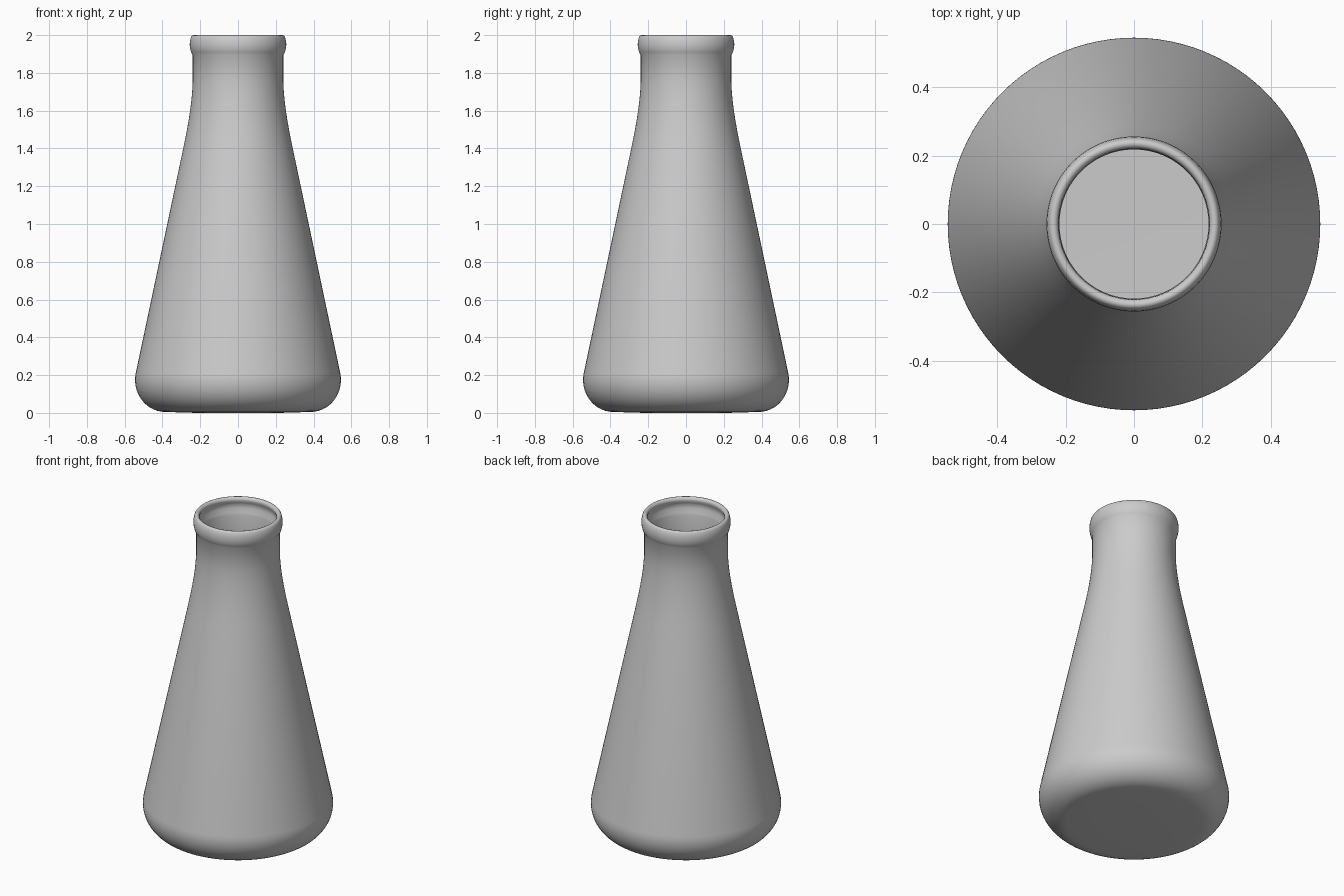
import bpy, bmesh, math

if "Cube" in bpy.data.objects:
    bpy.data.objects.remove(bpy.data.objects["Cube"])

SEGMENTS = 96


def arc(cx, cz, rx, rz, a0, a1, n):
    """Points on an elliptical arc, angles in degrees."""
    return [(cx + rx * math.cos(math.radians(a0 + (a1 - a0) * i / n)),
             cz + rz * math.sin(math.radians(a0 + (a1 - a0) * i / n)))
            for i in range(n + 1)]


def bend(p0, p1, p2, n):
    """Points on a quadratic curve, for the shoulder into the neck."""
    return [tuple((1 - t) ** 2 * a + 2 * t * (1 - t) * b + t * t * c
                  for a, b, c in zip(p0, p1, p2))
            for t in (i / n for i in range(n + 1))]


def lathe(name, profile):
    bm = bmesh.new()
    verts = [bm.verts.new((r, 0, z)) for r, z in profile]
    edges = [bm.edges.new(pair) for pair in zip(verts, verts[1:])]
    bmesh.ops.spin(bm, geom=verts + edges, cent=(0, 0, 0), axis=(0, 0, 1),
                   angle=math.tau, steps=SEGMENTS)
    bmesh.ops.remove_doubles(bm, verts=bm.verts, dist=0.0005)
    bmesh.ops.recalc_face_normals(bm, faces=bm.faces)
    mesh = bpy.data.meshes.new(name)
    bm.to_mesh(mesh)
    bm.free()
    obj = bpy.data.objects.new(name, mesh)
    bpy.context.collection.objects.link(obj)
    bpy.context.view_layer.objects.active = obj
    obj.select_set(True)
    bpy.ops.object.shade_smooth_by_angle(angle=math.radians(40))
    return obj


# Outer wall: base, rounded heel, cone, shoulder and neck
outer = [(0, 0), (0.22, 0)]
outer += arc(0.385, 0.175, 0.16, 0.17, -90, 12, 14)
outer += bend((0.29, 1.40), (0.243, 1.62), (0.24, 1.75), 8)

# Rolled lip
lip = [(0.24, 1.895), (0.249, 1.91), (0.254, 1.93), (0.256, 1.95),
       (0.254, 1.97), (0.249, 1.99), (0.243, 1.998), (0.236, 2.0),
       (0.228, 1.998), (0.222, 1.99), (0.22, 1.98), (0.226, 1.965),
       (0.232, 1.95), (0.23, 1.93), (0.222, 1.905), (0.218, 1.89)]

# Inner wall, running back down to the inside floor
inner = bend((0.218, 1.75), (0.221, 1.62), (0.268, 1.40), 8)
inner += arc(0.385, 0.175, 0.138, 0.15, 12, -90, 14)
inner += [(0.22, 0.022), (0, 0.022)]

lathe("flask", outer + lip + inner)
